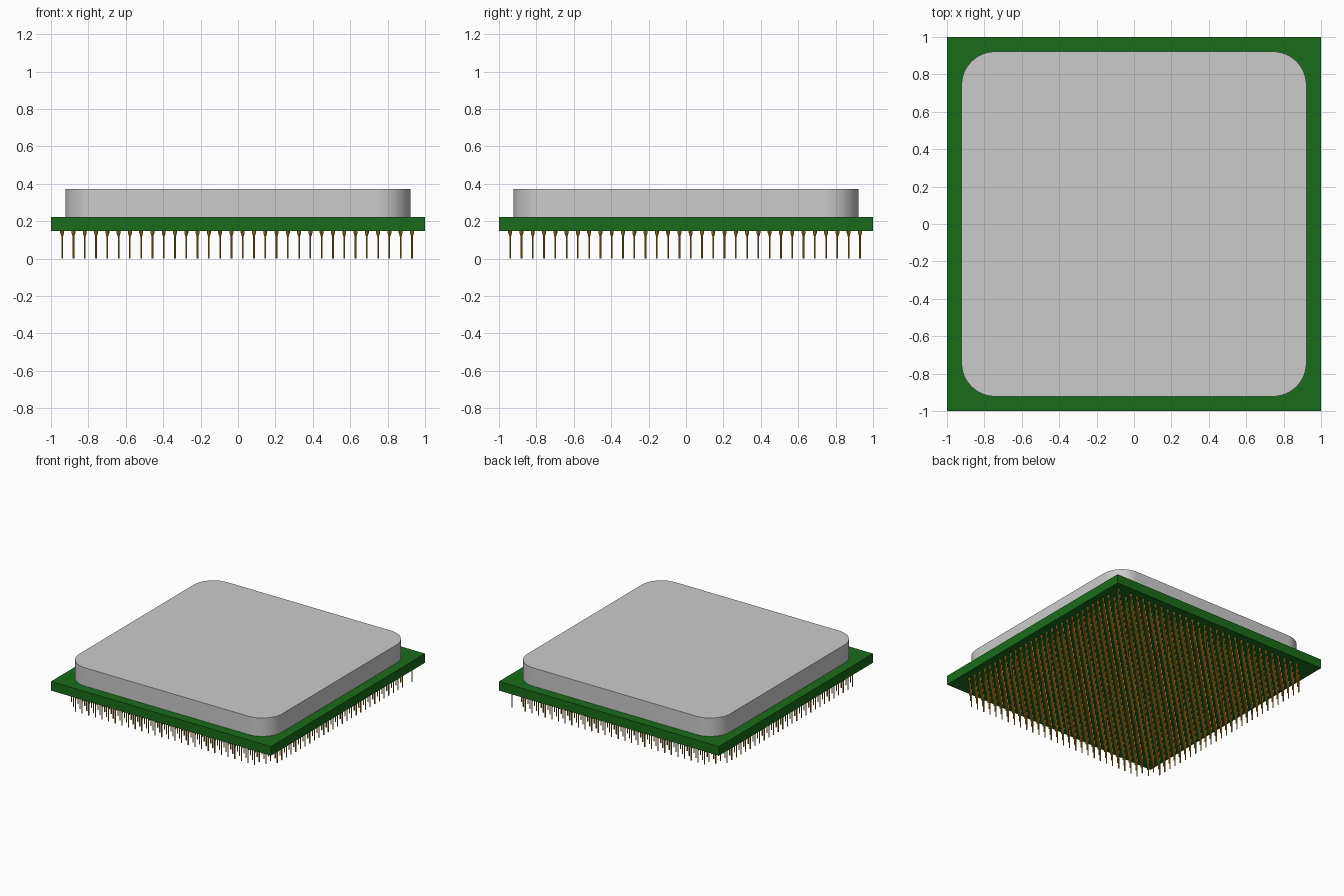
import bpy, bmesh
from math import cos, sin, tau

if "Cube" in bpy.data.objects:
    bpy.data.objects.remove(bpy.data.objects["Cube"])


def paint(obj, name, rgb):
    mat = bpy.data.materials.new(name)
    mat.diffuse_color = (*rgb, 1)
    mat.use_nodes = True
    mat.node_tree.nodes["Principled BSDF"].inputs["Base Color"].default_value = mat.diffuse_color
    obj.data.materials.append(mat)


def slab(name, half, z0, z1, radius=0.0, segments=12):
    """Square plate between two heights, with optional rounded vertical corners."""
    bm = bmesh.new()
    bmesh.ops.create_cube(bm, size=1)
    for v in bm.verts:
        v.co = (v.co.x * 2 * half, v.co.y * 2 * half, z1 if v.co.z > 0 else z0)
    if radius:
        corners = [e for e in bm.edges if abs(e.verts[0].co.z - e.verts[1].co.z) > 1e-4]
        bmesh.ops.bevel(bm, geom=corners, offset=radius, segments=segments,
                        profile=0.5, affect='EDGES')
    mesh = bpy.data.meshes.new(name)
    bm.to_mesh(mesh)
    bm.free()
    obj = bpy.data.objects.new(name, mesh)
    bpy.context.collection.objects.link(obj)
    return obj


# Circuit board and metal lid
board = slab("circuit_board", 1.0, 0.147, 0.222)
paint(board, "board_green", (0.01, 0.15, 0.01))
slab("heat_spreader", 0.922, 0.222, 0.372, radius=0.18)

# Contact pins: flared head under the board, thin shaft down to the floor
COUNT, SIDES = 32, 8
FIRST, LAST = -0.94, 0.93
PITCH = (LAST - FIRST) / (COUNT - 1)
PROFILE = [(0.0, 0.0045), (0.118, 0.0045), (0.137, 0.0105), (0.148, 0.0105)]


def has_pin(i, j):
    # Corners are left empty; one corner keeps a single key pin
    if (i, j) == (COUNT - 1, COUNT - 1):
        return True
    return min(i, COUNT - 1 - i) + min(j, COUNT - 1 - j) > 1


verts, faces = [], []
for i in range(COUNT):
    for j in range(COUNT):
        if not has_pin(i, j):
            continue
        base = len(verts)
        x, y = FIRST + i * PITCH, FIRST + j * PITCH
        for z, r in PROFILE:
            for k in range(SIDES):
                a = tau * k / SIDES
                verts.append((x + r * cos(a), y + r * sin(a), z))
        for ring in range(len(PROFILE) - 1):
            low = base + ring * SIDES
            for k in range(SIDES):
                n = (k + 1) % SIDES
                faces.append((low + k, low + n, low + SIDES + n, low + SIDES + k))
        top = base + (len(PROFILE) - 1) * SIDES
        faces.append(tuple(base + k for k in reversed(range(SIDES))))
        faces.append(tuple(top + k for k in range(SIDES)))

mesh = bpy.data.meshes.new("contact_pins")
mesh.from_pydata(verts, [], faces)
pins = bpy.data.objects.new("contact_pins", mesh)
bpy.context.collection.objects.link(pins)
paint(pins, "pin_gold", (0.5, 0.25, 0.02))

# Smooth round surfaces, keep the crisp edges
for name in ("heat_spreader", "contact_pins"):
    obj = bpy.data.objects[name]
    bpy.ops.object.select_all(action='DESELECT')
    obj.select_set(True)
    bpy.context.view_layer.objects.active = obj
    bpy.ops.object.shade_smooth_by_angle(angle=0.5)
